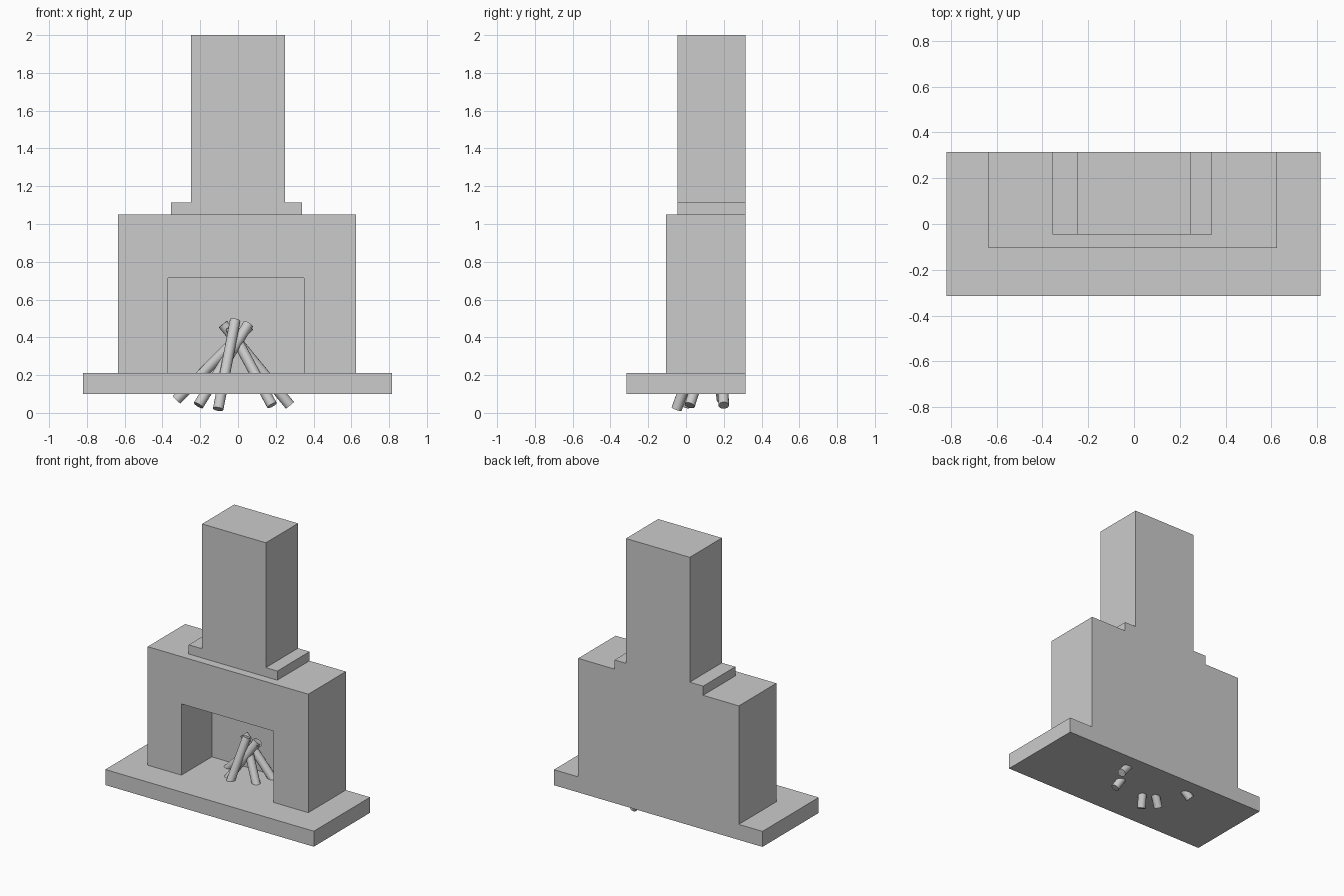
import bpy, bmesh
from mathutils import Vector

if "Cube" in bpy.data.objects:
    bpy.data.objects.remove(bpy.data.objects["Cube"])


def mesh_object(name, bm):
    bmesh.ops.recalc_face_normals(bm, faces=bm.faces)
    me = bpy.data.meshes.new(name)
    bm.to_mesh(me)
    bm.free()
    ob = bpy.data.objects.new(name, me)
    bpy.context.collection.objects.link(ob)
    return ob


def box(name, lo, hi):
    bm = bmesh.new()
    bmesh.ops.create_cube(bm, size=1)
    for v in bm.verts:
        v.co = [h if c > 0 else l for c, l, h in zip(v.co, lo, hi)]
    return mesh_object(name, bm)


def log(name, a, b, r=0.028):
    a, b = Vector(a), Vector(b)
    bm = bmesh.new()
    bmesh.ops.create_cone(bm, cap_ends=True, segments=16, radius1=r, radius2=r,
                          depth=(b - a).length)
    for f in bm.faces:
        f.smooth = len(f.verts) == 4
    for e in bm.edges:
        e.smooth = all(len(f.verts) == 4 for f in e.link_faces)
    ob = mesh_object(name, bm)
    ob.location = (a + b) / 2
    ob.rotation_mode = 'QUATERNION'
    ob.rotation_quaternion = (b - a).to_track_quat('Z', 'Y')


# Hearth slab
box("hearth", (-0.82, -0.315, 0.10), (0.815, 0.315, 0.21))

# Surround with the firebox opening cut from the front
body = box("fireplace_surround", (-0.635, -0.105, 0.21), (0.625, 0.315, 1.05))
cutter = box("firebox_cutter", (-0.37, -0.3, 0.1), (0.35, 0.235, 0.715))
cutter.hide_render = True
cutter.hide_viewport = True
cut = body.modifiers.new("firebox", 'BOOLEAN')
cut.object = cutter
cut.operation = 'DIFFERENCE'
cut.solver = 'EXACT'

# Chimney shoulder and stack
box("chimney_shoulder", (-0.355, -0.045, 1.05), (0.34, 0.315, 1.115))
box("chimney_stack", (-0.25, -0.045, 1.115), (0.25, 0.315, 2.0))

# Logs leaning together, feet running through the hearth
logs = [((-0.325, 0.19, 0.07), (0.06, 0.14, 0.46)),
        ((-0.21, 0.00, 0.04), (0.055, 0.14, 0.47)),
        ((-0.105, -0.05, 0.02), (-0.015, 0.12, 0.49)),
        ((0.18, 0.02, 0.04), (-0.04, 0.15, 0.45)),
        ((0.275, 0.20, 0.04), (-0.08, 0.18, 0.47))]
for i, (a, b) in enumerate(logs):
    log(f"log_{i + 1}", a, b)
